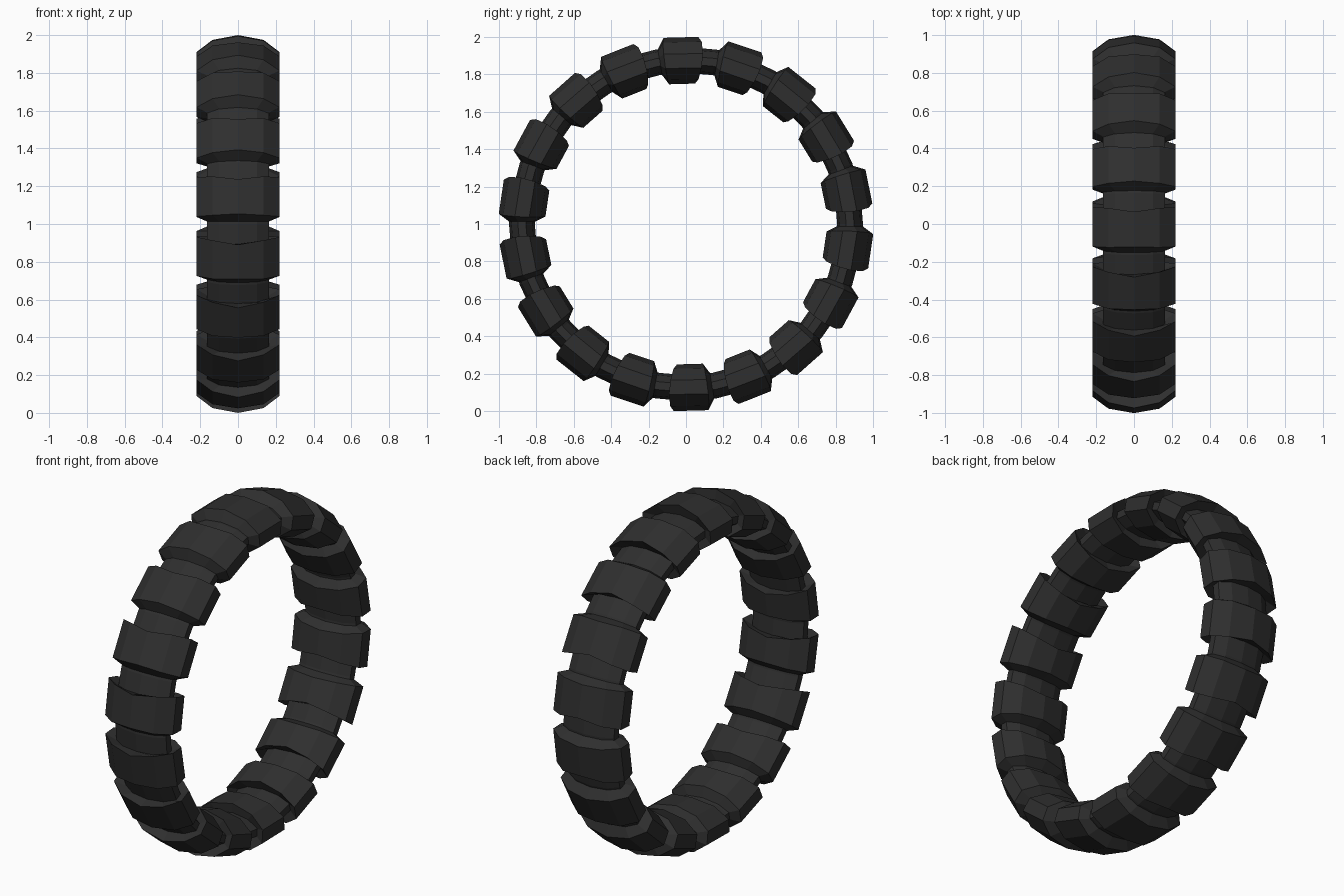
import bpy, bmesh, math

if "Cube" in bpy.data.objects:
    bpy.data.objects.remove(bpy.data.objects["Cube"])

BLOCKS = 18      # tread blocks round the ring
SIDES = 10       # sides of the cross-section
MID_R = 0.877    # radius of the tube centre line

rubber = bpy.data.materials.new("dark_rubber")
rubber.diffuse_color = (0.028, 0.028, 0.028, 1)
rubber.use_nodes = True
rubber.node_tree.nodes["Principled BSDF"].inputs["Base Color"].default_value = rubber.diffuse_color


def section(half_x, half_r):
    """Decagon cross-section as (x, radius) pairs."""
    pts = []
    for i in range(SIDES):
        a = math.radians(90 + 360 * i / SIDES)
        pts.append((half_x * math.cos(a), MID_R + half_r * math.sin(a)))
    return pts


def place(x, r, deg):
    """Point on the ring, angle measured from the top towards +y."""
    t = math.radians(deg)
    return (x, r * math.sin(t), 1 + r * math.cos(t))


def skin(bm, loops):
    """Join the loops into a closed tube."""
    n = len(loops)
    for k in range(n):
        a, b = loops[k], loops[(k + 1) % n]
        for i in range(SIDES):
            j = (i + 1) % SIDES
            bm.faces.new((a[i], a[j], b[j], b[i]))


def finish(bm, name):
    bmesh.ops.recalc_face_normals(bm, faces=bm.faces)
    me = bpy.data.meshes.new(name)
    bm.to_mesh(me)
    bm.free()
    me.materials.append(rubber)
    ob = bpy.data.objects.new(name, me)
    bpy.context.collection.objects.link(ob)


# inner tube
bm = bmesh.new()
core = section(0.172, 0.069)
skin(bm, [[bm.verts.new(place(x, r, k * 10)) for x, r in core] for k in range(36)])
finish(bm, "tube_core")

# tread blocks: sloped on one end, swept-back barbs on the other
bm = bmesh.new()
outer = section(0.23, 0.125)
root = section(0.165, 0.066)
for k in range(BLOCKS):
    c = -1.5 + 360 / BLOCKS * k
    loops = [
        [bm.verts.new(place(x, r, c - 7.8)) for x, r in root],
        [bm.verts.new(place(x, r, c - 5.4 - 0.6 * abs(x) / 0.22)) for x, r in outer],
        [bm.verts.new(place(x, r, c + 5.2 + 2.0 * abs(x) / 0.22)) for x, r in outer],
        [bm.verts.new(place(x, r, c + 5.0)) for x, r in root],
    ]
    skin(bm, loops)
finish(bm, "tread_blocks")
